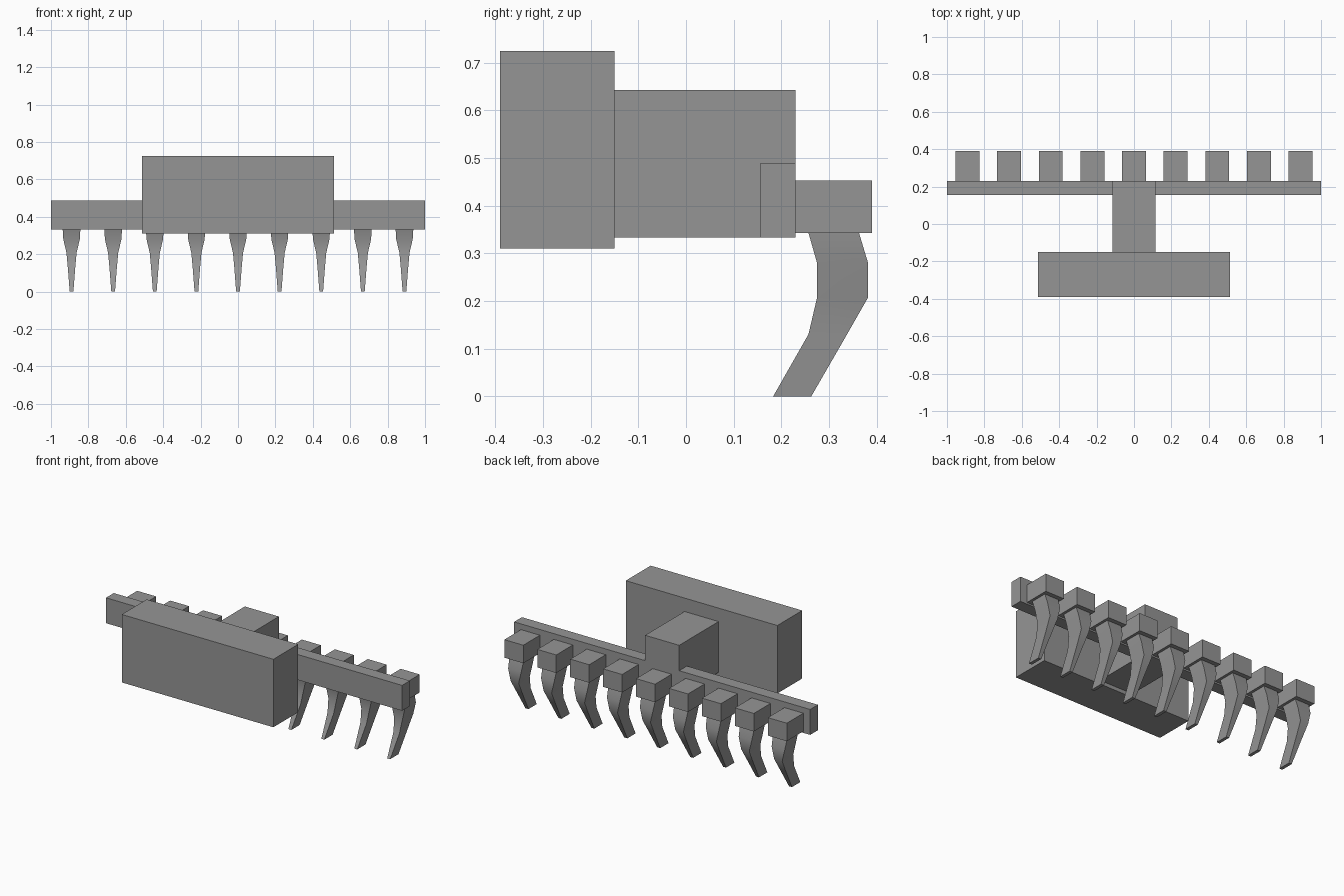
import bpy
import bmesh
import math

cube = bpy.data.objects.get("Cube")
if cube:
    bpy.data.objects.remove(cube, do_unlink=True)

# Single painted-steel colour
steel = bpy.data.materials.new("grey_steel")
steel.use_nodes = True
GREY = (0.3, 0.3, 0.3, 1)
steel.diffuse_color = GREY
steel.node_tree.nodes["Principled BSDF"].inputs["Base Color"].default_value = GREY


def add_object(name, bm):
    bmesh.ops.recalc_face_normals(bm, faces=bm.faces)
    mesh = bpy.data.meshes.new(name)
    bm.to_mesh(mesh)
    bm.free()
    mesh.materials.append(steel)
    obj = bpy.data.objects.new(name, mesh)
    bpy.context.collection.objects.link(obj)
    return obj


def box(name, x, y, z):
    """Box from (min, max) ranges on each axis."""
    bm = bmesh.new()
    bmesh.ops.create_cube(bm, size=1)
    for v in bm.verts:
        v.co = [(lo + hi) / 2 + c * (hi - lo)
                for c, (lo, hi) in zip(v.co, (x, y, z))]
    return add_object(name, bm)


def tine(name, x, sections):
    """Loft rectangular sections into a curved, tapering claw."""
    bm = bmesh.new()
    rings = []
    for half, front, front_z, back, back_z in sections:
        corners = ((-half, front, front_z), (half, front, front_z),
                   (half, back, back_z), (-half, back, back_z))
        rings.append([bm.verts.new((x + dx, y, z)) for dx, y, z in corners])
    for upper, lower in zip(rings, rings[1:]):
        for i in range(4):
            j = (i + 1) % 4
            bm.faces.new((upper[i], upper[j], lower[j], lower[i]))
    bm.faces.new(rings[0])
    bm.faces.new(rings[-1])
    return add_object(name, bm)


# Mounting block, connecting arm and tool bar
box("mounting_block", (-0.512, 0.512), (-0.39, -0.15), (0.31, 0.725))
box("connecting_arm", (-0.115, 0.115), (-0.15, 0.23), (0.333, 0.643))
box("tool_bar", (-1, 1), (0.155, 0.23), (0.333, 0.488))

# Half width, front y and z, back y and z of each tine section
SECTIONS = (
    (0.048, 0.257, 0.343, 0.363, 0.343),
    (0.044, 0.275, 0.280, 0.382, 0.280),
    (0.027, 0.275, 0.207, 0.382, 0.207),
    (0.020, 0.257, 0.130, 0.338, 0.130),
    (0.010, 0.183, 0.000, 0.263, 0.000),
)

# Nine holders along the bar, each with a claw tine
COUNT = 9
SPACING = 0.2225
for n in range(COUNT):
    x = (n - (COUNT - 1) / 2) * SPACING
    box(f"tine_holder_{n + 1}", (x - 0.064, x + 0.064), (0.23, 0.39), (0.343, 0.453))
    claw = tine(f"tine_{n + 1}", x, SECTIONS)
    bpy.ops.object.select_all(action="DESELECT")
    claw.select_set(True)
    bpy.context.view_layer.objects.active = claw
    bpy.ops.object.shade_smooth_by_angle(angle=math.radians(35))
